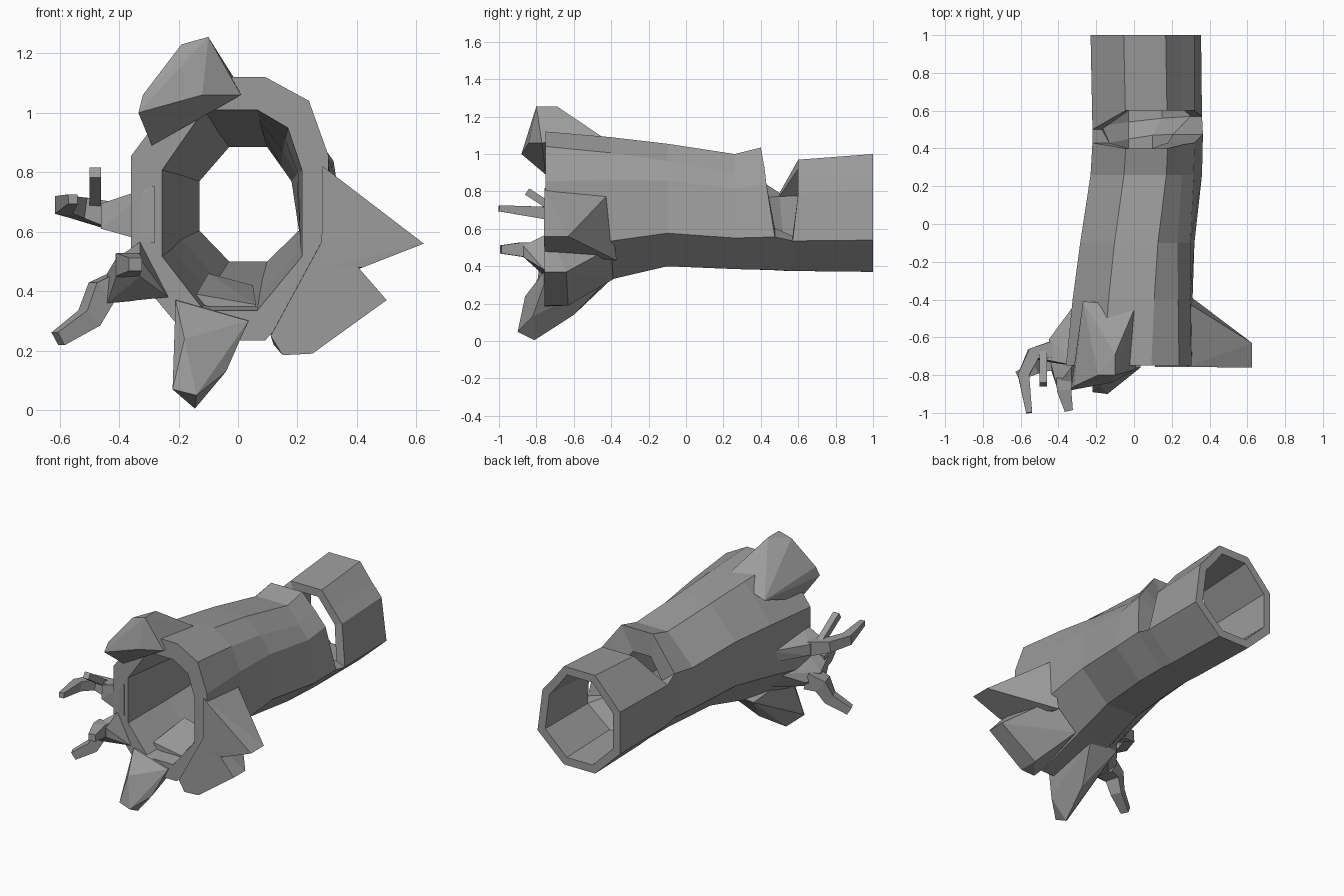
import bpy, bmesh
from mathutils import Vector

old = bpy.data.objects.get("Cube")
if old:
    bpy.data.objects.remove(old, do_unlink=True)

grey = bpy.data.materials.new("bark grey")
grey.use_nodes = True
COLOR = (0.33, 0.33, 0.33, 1)
grey.diffuse_color = COLOR
grey.node_tree.nodes["Principled BSDF"].inputs["Base Color"].default_value = COLOR


def finish(name, bm):
    bmesh.ops.recalc_face_normals(bm, faces=bm.faces)
    mesh = bpy.data.meshes.new(name)
    bm.to_mesh(mesh)
    bm.free()
    mesh.materials.append(grey)
    obj = bpy.data.objects.new(name, mesh)
    bpy.context.collection.objects.link(obj)


def root(name, points):
    """Chunky faceted root made from the hull of its corners."""
    bm = bmesh.new()
    verts = [bm.verts.new(p) for p in points]
    res = bmesh.ops.convex_hull(bm, input=verts)
    loose = {v for v in res["geom_interior"] if isinstance(v, bmesh.types.BMVert)}
    bmesh.ops.delete(bm, geom=list(loose), context="VERTS")
    bmesh.ops.dissolve_limit(bm, angle_limit=0.03, verts=bm.verts, edges=bm.edges)
    finish(name, bm)


def limb(name, path):
    """Four-sided tapering limb along (x, y, z, radius) stations."""
    bm = bmesh.new()
    pts = [Vector(p[:3]) for p in path]
    rings = []
    for i, p in enumerate(pts):
        d = (pts[min(i + 1, len(pts) - 1)] - pts[max(i - 1, 0)]).normalized()
        side = d.cross(Vector((0, 0, 1))).normalized()
        up = side.cross(d)
        r = path[i][3]
        rings.append([bm.verts.new(p + r * (a * side + b * up))
                      for a, b in ((-1, -1), (1, -1), (1, 1), (-1, 1))])
    for a, b in zip(rings, rings[1:]):
        for k in range(4):
            n = (k + 1) % 4
            bm.faces.new((a[k], a[n], b[n], b[k]))
    bm.faces.new(rings[0])
    bm.faces.new(rings[-1])
    finish(name, bm)


# Hollow trunk: octagon with one extra bevel point at the upper right
PROFILE = [(.3, 1), (.68, 1), (.84, .85), (1, .7), (1, .27),
           (.68, 0), (.3, 0), (0, .27), (0, .7)]
N = len(PROFILE)
# y, bevel bulge, shoulder inset, outer box (x0, x1, z0, z1), inner box
STATIONS = [
    (-.75, .06, 0, (-.36, .305, .235, 1.12), (-.255, .215, .335, 1.01)),
    (-.4, .04, .02, (-.325, .31, .33, 1.09), (-.22, .21, .385, .975)),
    (-.1, .01, .035, (-.285, .32, .40, 1.055), (-.19, .21, .44, .94)),
    (.26, -.02, .075, (-.23, .36, .385, 1.0), (-.13, .205, .50, .885)),
    (.43, -.02, .075, (-.22, .365, .38, 1.035), (-.13, .205, .50, .885)),
    (.6, -.02, .07, (-.22, .36, .375, .97), (-.17, .30, .43, .92)),
    (1, -.02, .06, (-.23, .355, .37, 1.0), (-.18, .30, .42, .95)),
]
# y shift of each profile point along the two edges of the broken gap
SHIFT = {4: [-.03, -.03, -.01, 0, .045, .04, .02, 0, 0],
         5: [0, 0, 0, 0, -.03, -.04, -.06, -.08, -.1]}
GAP_ROW, GAP_SIDES = 4, {8, 0, 1, 2, 3}


def ring(bm, s, box):
    y, bulge, inset = STATIONS[s][:3]
    x0, x1, z0, z1 = box
    out = []
    for i, (u, v) in enumerate(PROFILE):
        if i == 2:
            u, v = u + bulge, v + bulge
        if i == 3:
            u -= inset
        dy = SHIFT.get(s, [0] * N)[i]
        out.append(bm.verts.new((x0 + u * (x1 - x0), y + dy, z0 + v * (z1 - z0))))
    return out


bm = bmesh.new()
outer = [ring(bm, s, st[3]) for s, st in enumerate(STATIONS)]
inner = [ring(bm, s, st[4]) for s, st in enumerate(STATIONS)]
rows = len(STATIONS) - 1


def solid(s, k):
    return 0 <= s < rows and not (s == GAP_ROW and k % N in GAP_SIDES)


for s in range(rows):
    for k in range(N):
        if not solid(s, k):
            continue
        n = (k + 1) % N
        for r in (outer, inner):
            bm.faces.new((r[s][k], r[s][n], r[s + 1][n], r[s + 1][k]))
        # close the wall thickness wherever a neighbour is missing
        for (ns, nk), (a, b) in (((s - 1, k), ((s, k), (s, n))),
                                 ((s + 1, k), ((s + 1, k), (s + 1, n))),
                                 ((s, k - 1), ((s, k), (s + 1, k))),
                                 ((s, k + 1), ((s, n), (s + 1, n)))):
            if not solid(ns, nk):
                bm.faces.new((outer[a[0]][a[1]], outer[b[0]][b[1]],
                              inner[b[0]][b[1]], inner[a[0]][a[1]]))
finish("hollow_trunk", bm)

# Roots flaring from the front rim
root("top_root", [(-.335, -.88, 1.0), (-.32, -.86, 1.06), (-.29, -.75, .89),
                  (.01, -.77, 1.06), (-.1, -.8, 1.255), (-.1, -.69, 1.255),
                  (-.19, -.8, 1.23), (-.12, -.84, 1.06),
                  (-.27, -.41, 1.0), (.01, -.43, 1.08)])
root("side_root_upper", [(.285, -.757, .82), (.29, -.42, .78), (.625, -.76, .56),
                         (.625, -.63, .56), (.28, -.757, .48), (.28, -.37, .43),
                         (.42, -.757, .48), (.42, -.63, .48)])
root("side_root_lower", [(.5, -.757, .37), (.5, -.64, .37), (.25, -.757, .19),
                         (.25, -.63, .19), (.15, -.757, .185), (.12, -.7, .22),
                         (.3, -.757, .6), (.3, -.4, .5), (.13, -.39, .33),
                         (.11, -.757, .25)])
root("bottom_root", [(-.21, -.76, .37), (.035, -.76, .3), (-.04, -.82, .13),
                     (-.145, -.81, .005), (-.22, -.89, .07), (-.14, -.9, .05),
                     (-.18, -.86, .24),
                     (-.2, -.4, .33), (0, -.4, .35), (-.1, -.6, .14)])
root("inner_floor_wedge", [(-.14, -.66, .39), (.06, -.66, .355), (-.14, -.66, .34),
                           (.06, -.66, .34), (-.1, -.4, .46), (.05, -.4, .42),
                           (-.05, -.35, .36)])

# Forked branches on the other side: broad bases, then thin limbs
root("upper_branch_base", [(-.28, -.757, .755), (-.28, -.757, .56),
                           (-.31, -.42, .68), (-.31, -.44, .6),
                           (-.46, -.72, .695), (-.46, -.73, .61),
                           (-.45, -.61, .69), (-.45, -.61, .62)])
limb("upper_branch", [(-.43, -.665, .655, .045), (-.535, -.69, .68, .035),
                      (-.585, -.8, .69, .03), (-.555, -1.0, .71, .016)])
limb("upper_twig", [(-.48, -.68, .69, .02), (-.48, -.85, .8, .02)])
root("lower_branch_base", [(-.33, -.757, .565), (-.235, -.757, .38),
                           (-.44, -.77, .36), (-.44, -.74, .46),
                           (-.29, -.5, .5), (-.22, -.5, .4), (-.4, -.64, .42),
                           (-.41, -.86, .51), (-.33, -.87, .51),
                           (-.33, -.87, .45), (-.41, -.86, .45)])
limb("lower_branch", [(-.38, -.71, .42, .055), (-.46, -.73, .395, .045),
                      (-.5, -.75, .31, .035), (-.605, -.8, .24, .025)])
limb("lower_twig", [(-.37, -.82, .485, .042), (-.37, -.88, .49, .038),
                    (-.345, -.99, .49, .022)])
